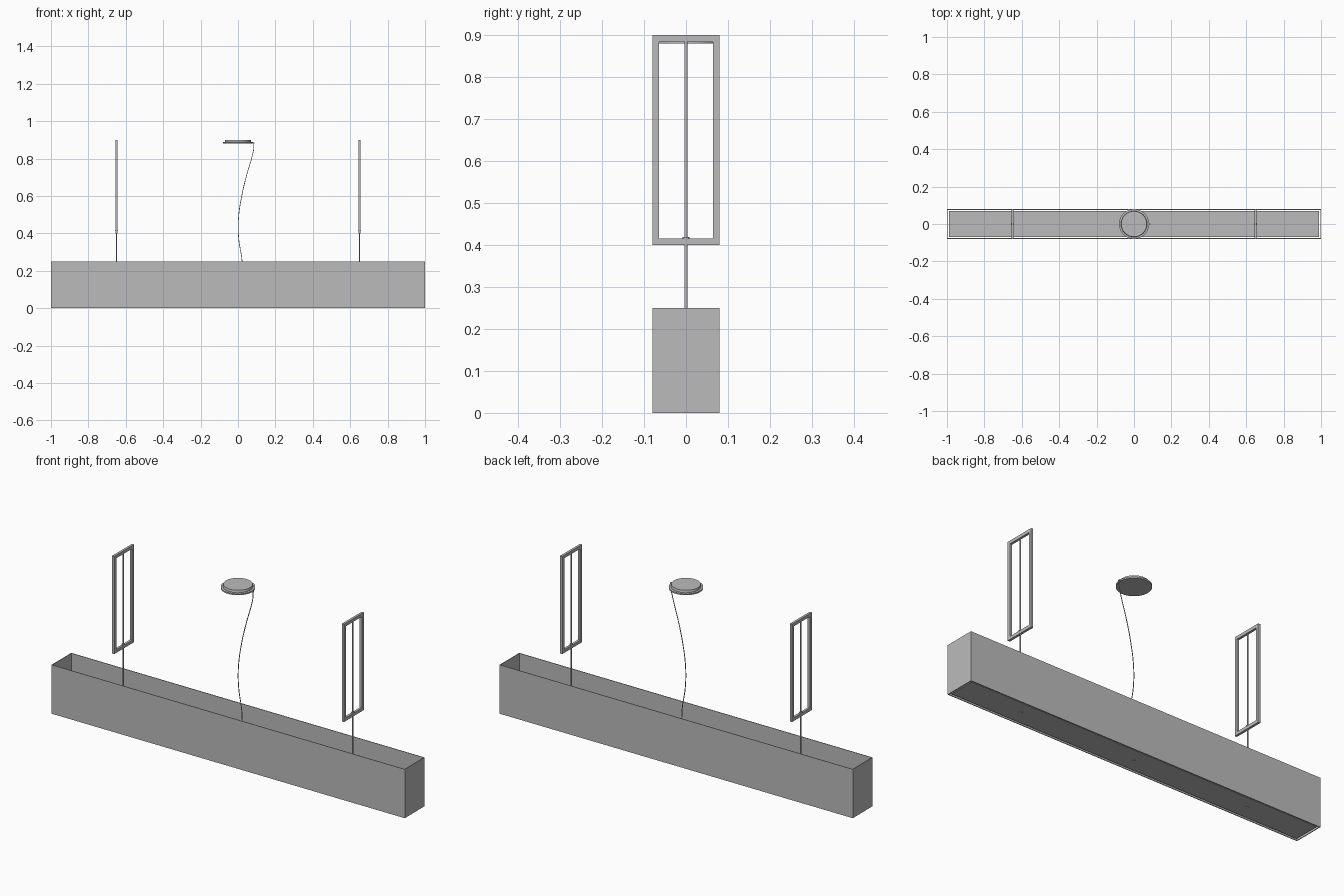
import bpy, bmesh, math
from mathutils import Vector

if "Cube" in bpy.data.objects:
    bpy.data.objects.remove(bpy.data.objects["Cube"])

# Single painted-metal grey
grey = bpy.data.materials.new("grey")
grey.use_nodes = True
colour = (0.5, 0.5, 0.5, 1)
grey.diffuse_color = colour
grey.node_tree.nodes["Principled BSDF"].inputs["Base Color"].default_value = colour


def finish(name, bm):
    bmesh.ops.recalc_face_normals(bm, faces=bm.faces)
    mesh = bpy.data.meshes.new(name)
    bm.to_mesh(mesh)
    bm.free()
    mesh.materials.append(grey)
    obj = bpy.data.objects.new(name, mesh)
    bpy.context.collection.objects.link(obj)
    return obj


def box(name, size, centre):
    bm = bmesh.new()
    bmesh.ops.create_cube(bm, size=1)
    bmesh.ops.scale(bm, vec=size, verts=bm.verts)
    bmesh.ops.translate(bm, vec=centre, verts=bm.verts)
    return finish(name, bm)


def ring(name, axis, half_a, half_b, border, low, high):
    """Rectangular tube whose opening faces along the given axis (x or z)."""
    bm = bmesh.new()
    loops = []
    for inset in (0, border):
        for depth in (low, high):
            a, b = half_a - inset, half_b - inset
            corners = [(-a, -b), (a, -b), (a, b), (-a, b)]
            loops.append([bm.verts.new((p, q, depth) if axis == "z" else (depth, p, q))
                          for p, q in corners])
    for one, two in ((0, 1), (1, 3), (3, 2), (2, 0)):
        for i in range(4):
            j = (i + 1) % 4
            bm.faces.new((loops[one][i], loops[one][j], loops[two][j], loops[two][i]))
    return finish(name, bm)


def lathe(name, profile, x=0, y=0, sides=32):
    bm = bmesh.new()
    verts = [bm.verts.new((r, 0, z)) for r, z in profile]
    edges = [bm.edges.new(pair) for pair in zip(verts, verts[1:])]
    bmesh.ops.spin(bm, geom=verts + edges, axis=(0, 0, 1), cent=(0, 0, 0),
                   angle=math.tau, steps=sides)
    bmesh.ops.remove_doubles(bm, verts=bm.verts, dist=1e-5)
    bmesh.ops.translate(bm, vec=(x, y, 0), verts=bm.verts)
    obj = finish(name, bm)
    bpy.ops.object.select_all(action="DESELECT")
    obj.select_set(True)
    bpy.context.view_layer.objects.active = obj
    bpy.ops.object.shade_smooth_by_angle(angle=math.radians(35))
    return obj


def rod(name, x, radius, low, high, sides=12):
    return lathe(name, [(0, low), (radius, low), (radius, high), (0, high)], x, 0, sides)


# Open-topped shade, its bottom rim and the loose diffuser panel
ring("shade", "z", 1, 0.08, 0.003, 0.012, 0.25)
ring("bottom_rim", "z", 1, 0.08, 0.004, 0, 0.012)
box("diffuser", (1.976, 0.138, 0.008), (0, 0, 0.007))

# Hanging brackets with rods
for side, x in (("left", 0.65), ("right", -0.65)):
    frame = ring(side + "_hanging_frame", "x", 0.08, 0.25, 0.016, -0.006, 0.006)
    frame.location = (x, 0, 0.65)
    rod(side + "_rod", x, 0.0035, 0.008, 0.885)
    rod(side + "_rod_nut", x, 0.008, 0.414, 0.419)

# Small fixings under the diffuser
for name, x in (("left", 0.65), ("middle", 0), ("right", -0.65)):
    rod(name + "_fixing", x, 0.009, 0.0, 0.016)

# Ceiling canopy
lathe("canopy", [(0, 0.88), (0.08, 0.88), (0.08, 0.887), (0.07, 0.888),
                 (0.068, 0.9), (0, 0.9)], sides=48)
box("cable_outlet", (0.014, 0.008, 0.006), (0.08, 0, 0.883))

# Power cable hanging in a gentle S
path = [(0.083, 0.883), (0.085, 0.86), (0.075, 0.81), (0.046, 0.71), (0.018, 0.59),
        (0.002, 0.47), (0.004, 0.37), (0.022, 0.25), (0.02, 0.13), (0, 0.01)]
curve = bpy.data.curves.new("power_cable", "CURVE")
curve.dimensions = "3D"
curve.bevel_depth = 0.002
curve.bevel_resolution = 1
curve.resolution_u = 6
spline = curve.splines.new("BEZIER")
spline.bezier_points.add(len(path) - 1)
for point, (x, z) in zip(spline.bezier_points, path):
    point.co = Vector((x, 0, z))
    point.handle_left_type = point.handle_right_type = "AUTO"
curve.materials.append(grey)
bpy.context.collection.objects.link(bpy.data.objects.new("power_cable", curve))
